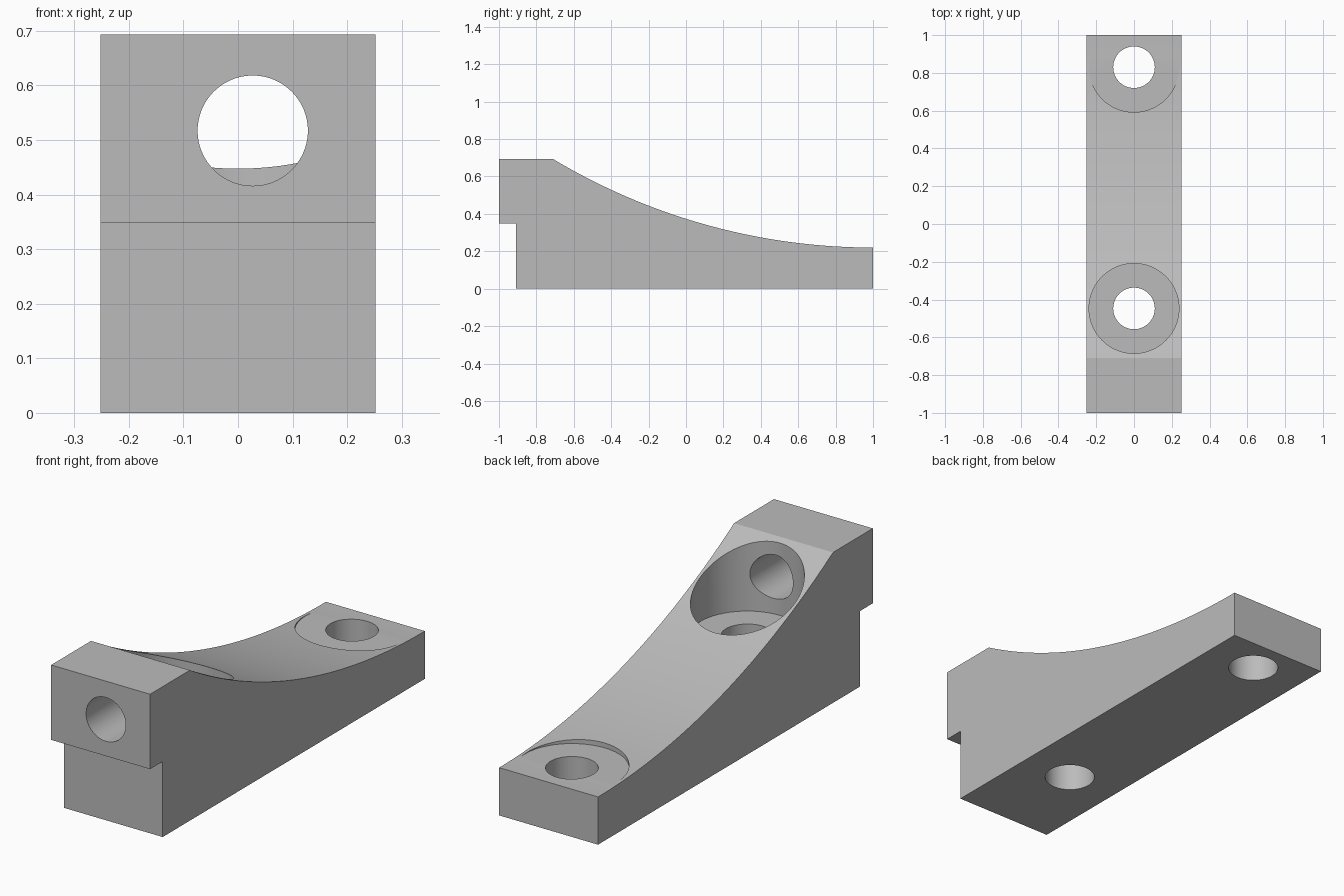
import bpy, bmesh, math
from mathutils import Matrix

cube = bpy.data.objects.get("Cube")
if cube:
    bpy.data.objects.remove(cube, do_unlink=True)

HALF_W = 0.252
TOP, STEP, LOW = 0.693, 0.348, 0.22
SLOPE_Y, STEP_Y = -0.71, -0.908

grey = bpy.data.materials.new("plain grey")
grey.use_nodes = True
colour = (0.5, 0.5, 0.5, 1)
grey.diffuse_color = colour
grey.node_tree.nodes["Principled BSDF"].inputs["Base Color"].default_value = colour


def make_object(name, bm):
    bmesh.ops.recalc_face_normals(bm, faces=bm.faces)
    mesh = bpy.data.meshes.new(name)
    bm.to_mesh(mesh)
    bm.free()
    mesh.materials.append(grey)
    obj = bpy.data.objects.new(name, mesh)
    bpy.context.collection.objects.link(obj)
    return obj


def bore(name, radius, centre, length, axis="Z"):
    """Cylinder cutter starting at centre and running along the axis."""
    bm = bmesh.new()
    bmesh.ops.create_cone(bm, cap_ends=True, segments=96, radius1=radius,
                          radius2=radius, depth=length,
                          matrix=Matrix.Translation((0, 0, length / 2)))
    if axis == "Y":
        bm.transform(Matrix.Rotation(-math.pi / 2, 4, "X"))
    bm.transform(Matrix.Translation(centre))
    obj = make_object(name, bm)
    obj.hide_render = True
    return obj


# Side profile: stepped front, flat top, concave arc that levels out at the back
run, rise = 1 - SLOPE_Y, TOP - LOW
radius = (run ** 2 + rise ** 2) / (2 * rise)
sweep = math.asin(run / radius)
profile = [(1, 0), (STEP_Y, 0), (STEP_Y, STEP), (-1, STEP), (-1, TOP)]
steps = 48
for i in range(steps + 1):
    a = sweep * (1 - i / steps)
    profile.append((1 - radius * math.sin(a), LOW + radius * (1 - math.cos(a))))

bm = bmesh.new()
face = bm.faces.new([bm.verts.new((-HALF_W, y, z)) for y, z in profile])
extruded = bmesh.ops.extrude_face_region(bm, geom=[face])["geom"]
bmesh.ops.translate(bm, vec=(2 * HALF_W, 0, 0),
                    verts=[v for v in extruded if isinstance(v, bmesh.types.BMVert)])
bracket = make_object("mounting_bracket", bm)

# Two vertical screw holes with flat-bottomed recesses, and one front hole
cutters = []
for name, y, floor in (("front", -0.447, 0.345), ("back", 0.83, 0.2225)):
    cutters.append(bore(name + "_recess_cutter", 0.238, (0, y, floor), 0.8))
    cutters.append(bore(name + "_screw_cutter", 0.11, (0, y, -0.1), 1.0))
cutters.append(bore("cross_hole_cutter", 0.101, (0.027, -1.1, 0.517), 0.65, "Y"))

for cutter in cutters:
    mod = bracket.modifiers.new(cutter.name, "BOOLEAN")
    mod.operation = "DIFFERENCE"
    mod.solver = "EXACT"
    mod.object = cutter

# Bake the cuts, then smooth the curved walls and keep the rims sharp
bpy.context.view_layer.update()
depsgraph = bpy.context.evaluated_depsgraph_get()
baked = bpy.data.meshes.new_from_object(bracket.evaluated_get(depsgraph))
bracket.modifiers.clear()
bracket.data = baked
for cutter in cutters:
    bpy.data.objects.remove(cutter, do_unlink=True)

bpy.ops.object.select_all(action="DESELECT")
bracket.select_set(True)
bpy.context.view_layer.objects.active = bracket
bpy.ops.object.shade_smooth_by_angle(angle=math.radians(20))
